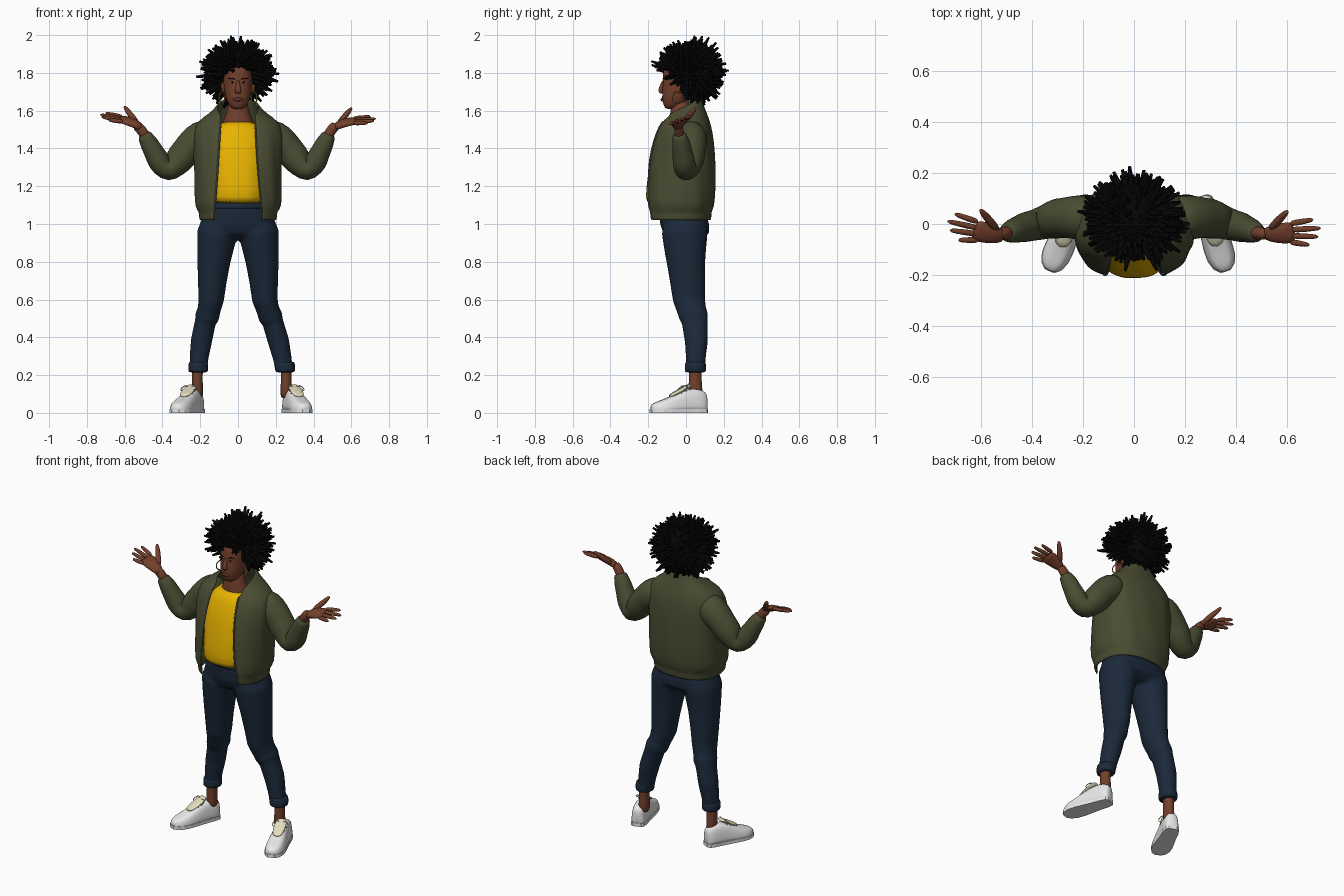
import bpy, bmesh, math, random
from mathutils import Vector, Matrix

random.seed(4)
if "Cube" in bpy.data.objects:
    bpy.data.objects.remove(bpy.data.objects["Cube"])

def material(name, *rgb):
    m = bpy.data.materials.new(name)
    m.use_nodes = True
    m.diffuse_color = (*rgb, 1)
    m.node_tree.nodes["Principled BSDF"].inputs["Base Color"].default_value = (*rgb, 1)
    return m

SKIN = material("brown skin", .17, .05, .024)
LIP = material("dark lip", .11, .03, .022)
HAIR = material("black hair", .0015, .0015, .0015)
OLIVE = material("olive jacket", .068, .073, .032)
YELLOW = material("yellow shirt", .8, .45, 0)
NAVY = material("navy denim", .011, .022, .042)
WHITE = material("white leather", .8, .8, .8)
CREAM = material("cream lace", .76, .72, .52)
GOLD = material("gold", .4, .22, .07)
GREY = material("grey zip", .12, .12, .1)

def finish(name, bm, mat, sub=1, solid=0, voxel=0, smooth=True):
    bmesh.ops.recalc_face_normals(bm, faces=bm.faces)
    me = bpy.data.meshes.new(name)
    bm.to_mesh(me)
    bm.free()
    me.materials.append(mat)
    if smooth:
        me.shade_smooth()
    ob = bpy.data.objects.new(name, me)
    bpy.context.collection.objects.link(ob)
    if solid:
        mod = ob.modifiers.new("cloth", "SOLIDIFY")
        mod.thickness, mod.offset = solid, 0
    if voxel:
        mod = ob.modifiers.new("blend", "REMESH")
        mod.mode, mod.voxel_size, mod.use_smooth_shade = "VOXEL", voxel, True
        mod = ob.modifiers.new("soften", "SMOOTH")
        mod.factor, mod.iterations = .5, 5
    elif sub:
        ob.modifiers.new("round", "SUBSURF").levels = sub

def loft(bm, rings, closed=True):
    rows = [[bm.verts.new(p) for p in r] for r in rings]
    n = len(rows[0])
    for a, b in zip(rows, rows[1:]):
        for i in range(n if closed else n - 1):
            j = (i + 1) % n
            bm.faces.new((a[i], a[j], b[j], b[i]))
    if closed:
        bm.faces.new(rows[0][::-1])
        bm.faces.new(rows[-1])

def ring(z, rx, front, back, gap=0, tilt=0, n=2.4, count=36, fold=0):
    """Horizontal body section, optionally open at the front."""
    a0 = math.asin((gap / rx) ** (n / 2)) if gap else 0
    pts = []
    for i in range(count):
        t = a0 + (2 * math.pi - 2 * a0) * i / (count - 1 if gap else count)
        s, c = math.sin(t), math.cos(t)
        k = 1 + fold * math.sin(11 * t + 9 * z)
        x = k * rx * math.copysign(abs(s) ** (2 / n), s)
        y = (front + back) / 2 - k * (back - front) / 2 * math.copysign(abs(c) ** (2 / n), c)
        pts.append(Vector((x, y, z - tilt * c)))
    return pts

def tube(bm, pts, ref=(0, 1, 0), sides=12):
    """Loft along a path of (x, y, z, radius[, second radius])."""
    ps, rings = [Vector(p[:3]) for p in pts], []
    for i, p in enumerate(ps):
        t = (ps[min(i + 1, len(ps) - 1)] - ps[max(i - 1, 0)]).normalized()
        u = t.cross(Vector(ref)).normalized()
        v = u.cross(t)
        rings.append([p + u * pts[i][3] * math.cos(k) + v * pts[i][-1] * math.sin(k)
                      for k in (2 * math.pi * j / sides for j in range(sides))])
    loft(bm, rings)

def tubes(name, mat, *paths, **options):
    bm = bmesh.new()
    for p in paths:
        tube(bm, p, **options)
    finish(name, bm, mat)

def ball(name, mat, loc, rad):
    bm = bmesh.new()
    place = Matrix.Translation(loc) @ Matrix.Diagonal((*rad, 1))
    bmesh.ops.create_uvsphere(bm, u_segments=20, v_segments=12, radius=1, matrix=place)
    finish(name, bm, mat, sub=0)

def body(name, mat, sections, **options):
    bm = bmesh.new()
    loft(bm, [ring(*s, **options) for s in sections])
    finish(name, bm, mat)

# Head, neck and face
body("head", SKIN, [(1.608, .022, -.105, -.06), (1.62, .042, -.115, -.02), (1.65, .06, -.126, .01),
                    (1.69, .071, -.127, .05), (1.74, .077, -.122, .07), (1.8, .078, -.124, .085),
                    (1.85, .07, -.108, .08), (1.88, .04, -.06, .05)], n=2.2)
tubes("neck", SKIN, [(0, -.015, 1.48, .1, .08), (0, -.025, 1.55, .087, .07),
                     (0, -.03, 1.585, .06, .055), (0, -.025, 1.68, .05, .052)])
tubes("nose", SKIN, [(0, -.115, 1.765, .009), (0, -.128, 1.73, .011), (0, -.14, 1.706, .018, .012), (0, -.126, 1.69, .018, .01)])
ball("lips", LIP, (0, -.125, 1.659), (.026, .009, .01))
for s, side in ((1, "left"), (-1, "right")):
    ball(side + "_eye", WHITE, (s * .031, -.1145, 1.75), (.012, .006, .004))
    ball(side + "_iris", HAIR, (s * .031, -.1185, 1.75), (.007, .004, .005))
    tubes(side + "_eyebrow", HAIR, [(s * .013, -.124, 1.764, .003), (s * .034, -.121, 1.773, .004),
                                    (s * .054, -.108, 1.768, .002)], ref=(0, 0, 1), sides=6)
    ball(side + "_ear", SKIN, (s * .079, -.01, 1.72), (.012, .022, .033))
    bpy.ops.mesh.primitive_torus_add(major_radius=.031, minor_radius=.0035, major_segments=28, minor_segments=6,
                                     location=(s * .085, -.045, 1.668), rotation=(0, math.pi / 2, s * .5))
    bpy.context.object.name = side + "_hoop_earring"
    bpy.context.object.data.materials.append(GOLD)

# Hair: dense core with radiating twisted locks of uneven length
ball("hair_cap", HAIR, (0, .03, 1.85), (.1, .13, .1))
ball("hair_back", HAIR, (0, .085, 1.775), (.125, .08, .12))
bm = bmesh.new()
total = 800
for i in range(total):
    h, a = 1 - 2 * (i + .5) / total, i * 2.39996
    w = math.sqrt(1 - h * h)
    d = Vector((w * math.cos(a) * .2, w * math.sin(a) * .195, h * .182)) * random.uniform(.75, 1.05)
    c = Vector((0, .015, 1.8))
    end = c + d
    if end.z > min(1.825, 1.81 - 1.1 * (end.y + .13)):
        wob = Vector([random.uniform(-.02, .02) for _ in range(3)])
        tube(bm, [(*(c + d * .5), .011), (*(c + d * .78 + wob * .6), .011), (*(end + wob), .006)], ref=(.31, .52, .8), sides=5)
finish("hair_locks", bm, HAIR, sub=0)

# Shirt
body("shirt", YELLOW, [(1.105, .15, -.205, .1), (1.13, .155, -.216, .11), (1.24, .16, -.207, .12),
                       (1.36, .165, -.185, .12), (1.45, .165, -.16, .11), (1.52, .13, -.128, .09),
                       (1.545, .085, -.105, .06)], fold=.008)

# Open jacket with ribbed hem, slanted collar and zip
coat = [(1.02, .195, -.2, .123, .125), (1.035, .2, -.205, .128, .125), (1.072, .2, -.205, .128, .125),
        (1.088, .225, -.213, .142, .124), (1.2, .222, -.213, .15, .114), (1.34, .225, -.2, .148, .102),
        (1.45, .235, -.17, .14, .097), (1.52, .225, -.142, .127, .092), (1.56, .18, -.122, .108, .09, .014),
        (1.588, .127, -.115, .088, .092, .034), (1.616, .109, -.117, .073, .094, .058)]
sections = [ring(*s, count=44, fold=.016 if 1.08 < s[0] < 1.5 else 0) for s in coat]
bm = bmesh.new()
loft(bm, sections, closed=False)
finish("jacket", bm, OLIVE, solid=.014)
tubes("jacket_zip", GREY, *[[(*(r[k] - Vector((0, .005, 0))), .005) for r in sections[:-2]] for k in (0, -1)], sides=6)

# Sleeves, wrists and tilted open hands
for s, side, reach, dy, dz in ((1, "left", .88, 0, -.005), (-1, "right", 1, .17, .1)):
    def arm(pts):
        return [(s * (x + (reach - 1) * max(0, x - .37)), y, z, *r) for x, y, z, *r in pts]
    def posed(pts):
        return [(s * x, y - .008 + dy * (x - .57), z + dz * (x - .53) + .35 * (y + .027), *r) for x, y, z, *r in pts]
    tubes(side + "_sleeve", OLIVE, arm([
        (.14, .02, 1.485, .075), (.19, .025, 1.465, .092), (.245, .026, 1.42, .086), (.28, .024, 1.38, .078),
        (.295, .022, 1.36, .082), (.335, .012, 1.31, .07), (.372, 0, 1.278, .065), (.405, -.008, 1.306, .06),
        (.428, -.013, 1.35, .06), (.442, -.018, 1.375, .054), (.475, -.027, 1.435, .049), (.482, -.03, 1.447, .042),
        (.503, -.037, 1.482, .039)]), sides=16)
    tubes(side + "_wrist", SKIN, arm([(.475, -.03, 1.44, .029), (.51, -.038, 1.5, .028, .026),
                                      (.545, -.04, 1.528, .03, .022)]))
    tubes(side + "_palm", SKIN, posed([(.505, -.032, 1.51, .026, .02), (.55, -.03, 1.534, .04, .021),
                                       (.6, -.027, 1.544, .047, .018), (.63, -.024, 1.547, .042, .012)]), ref=(0, -.35, 1))
    fingers = [posed([(.53, -.015, 1.525, .017), (.565, .022, 1.553, .018), (.588, .046, 1.572, .014),
                      (.603, .06, 1.587, .008)])]
    for k, (x, y) in enumerate(((.705, .026), (.735, -.008), (.725, -.042), (.69, -.075))):
        root, tip = Vector((.605, .008 - .023 * k, 1.546)), Vector((x, y, 1.552))
        fingers.append(posed([(*root, .014), (*root.lerp(tip, .55), .0125), (*tip, .009)]))
    tubes(side + "_fingers", SKIN, *fingers, ref=(0, 0, 1), sides=8)

# Jeans: hips and legs blended together
bm = bmesh.new()
loft(bm, [ring(*s) for s in ((1.13, .155, -.14, .09), (1.06, .182, -.142, .105), (1, .2, -.137, .122),
                             (.95, .2, -.12, .122), (.915, .13, -.07, .08))])
for s, spread in ((1, .035), (-1, 0)):
    leg = [(.1, -.006, 1.02, .09, .11), (.11, -.007, .95, .108, .122), (.12, -.004, .87, .097, .112),
           (.128, 0, .8, .088, .103), (.136, .008, .7, .077, .094), (.142, .016, .6, .068, .086),
           (.153, .03, .545, .061, .078), (.165, .042, .505, .065, .077), (.172, .046, .485, .056, .07),
           (.194, .055, .38, .057, .062), (.206, .052, .29, .05, .053), (.21, .05, .22, .047, .05)]
    tube(bm, [(s * (x + spread * max(0, (.6 - z) / .38)), y, z, a, b) for x, y, z, a, b in leg], sides=20)
finish("jeans", bm, NAVY, voxel=.011)
waist = ((1.078, .181), (1.084, .185), (1.118, .175), (1.123, .17))
tubes("waistband", NAVY, [(0, -.026, z, a, a - .055) for z, a in waist], sides=32)

# Cuffs, ankles and sneakers
SHOE = [(0, .024, .09), (.012, .039, .11), (.05, .046, .124), (.1, .048, .124), (.155, .053, .104),
        (.21, .058, .078), (.255, .056, .062), (.29, .043, .05), (.311, .02, .036)]
for side, ax, heel, toe in (("left", .255, (.264, .11), (.364, -.2)), ("right", -.215, (-.206, .1), (-.328, -.176))):
    tubes(side + "_cuff", NAVY, [(ax * .98, .05, z, r, r + .004) for z, r in
                                 ((.272, .045), (.265, .052), (.235, .054), (.218, .052), (.214, .044))], sides=20)
    tubes(side + "_ankle", SKIN, [(ax, .052, .07, .034, .04), (ax, .05, .13, .031, .038),
                                  (ax, .048, .19, .028, .034), (ax, .05, .26, .034, .038)])
    h = Vector((*heel, 0))
    d = (Vector((*toe, 0)) - h).normalized()
    def spot(along, across, z):
        return h + d * along + Vector((-d.y, d.x, 0)) * across + Vector((0, 0, z))
    bm = bmesh.new()
    loft(bm, [[spot(l, hw * math.copysign(abs(math.cos(t)) ** .55, math.cos(t)), .004 + ht * max(0, math.sin(t)) ** .85)
               for t in (math.pi * k / 14 for k in range(15))] for l, hw, ht in SHOE])
    finish(side + "_shoe", bm, WHITE)
    outline = [(l, hw) for l, hw, _ in SHOE] + [(l, -hw) for l, hw, _ in reversed(SHOE)]
    bm = bmesh.new()
    loft(bm, [[spot(l, a, z) for l, a in outline] for z in (0, .02)])
    finish(side + "_sole", bm, WHITE, sub=0, smooth=False)
    tongue = ((.09, .148, .028), (.115, .133, .035), (.15, .115, .037), (.21, .084, .029))
    tubes(side + "_tongue", CREAM, [(*spot(l, 0, z), a, .01) for l, z, a in tongue], ref=(0, 0, 1))
    laces = [[(*spot(l + abs(q) * .1, q, .192 - .5 * l - 15 * q * q), .0045) for q in (-.036, 0, .036)]
             for l in (.122, .146, .17, .194)]
    for q in (-1, 1):
        bow = ((.12, .004, .137), (.11, .03, .149), (.13, .05, .129), (.15, .043, .112), (.125, .008, .135))
        laces.append([(*spot(l, q * a, z), .004) for l, a, z in bow])
    tubes(side + "_laces", CREAM, *laces, ref=(.1, .2, 1), sides=6)
